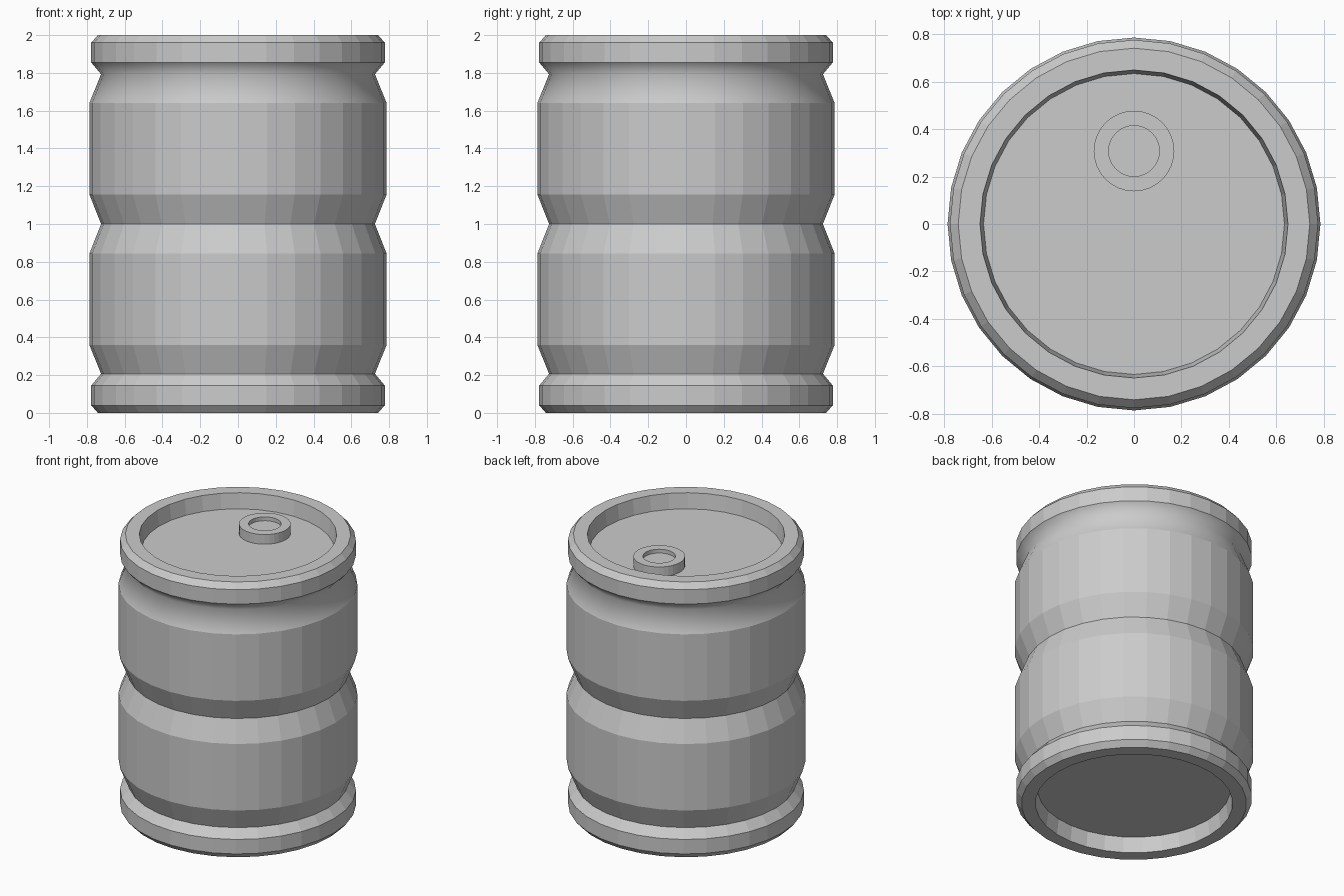
import bpy, bmesh
from math import cos, sin, tau

if "Cube" in bpy.data.objects:
    bpy.data.objects.remove(bpy.data.objects["Cube"])

SIDES = 32


def lathe(name, profile, center=(0, 0), smooth_bands=()):
    """Revolve (radius, z) points around a vertical axis and cap both ends."""
    bm = bmesh.new()
    rings = [[bm.verts.new((center[0] + r * cos(tau * i / SIDES),
                            center[1] + r * sin(tau * i / SIDES), z))
              for i in range(SIDES)] for r, z in profile]
    for k, (a, b) in enumerate(zip(rings, rings[1:])):
        for i in range(SIDES):
            j = (i + 1) % SIDES
            face = bm.faces.new((a[i], a[j], b[j], b[i]))
            face.smooth = k in smooth_bands
    bm.faces.new(rings[0][::-1])
    bm.faces.new(rings[-1])
    bmesh.ops.recalc_face_normals(bm, faces=bm.faces[:])
    mesh = bpy.data.meshes.new(name)
    bm.to_mesh(mesh)
    bm.free()
    obj = bpy.data.objects.new(name, mesh)
    bpy.context.collection.objects.link(obj)
    return obj


# Barrel shell: lower half mirrored to the upper half, recessed at both ends
lower = [(0.635, 0.11), (0.65, 0.0), (0.742, 0.0), (0.777, 0.04),
         (0.777, 0.145), (0.725, 0.207), (0.787, 0.36), (0.787, 0.843)]
upper = [(r, 2.0 - z) for r, z in reversed(lower)]
# The upper neck groove is smooth shaded, the rest is faceted
lathe("barrel_body", lower + [(0.725, 1.0)] + upper, smooth_bands=(10, 11))

# Filler bung: raised ring with a shallow hole
lathe("filler_bung", [(0.17, 1.885), (0.17, 1.96), (0.107, 1.96), (0.107, 1.932)],
      center=(0, 0.308))
